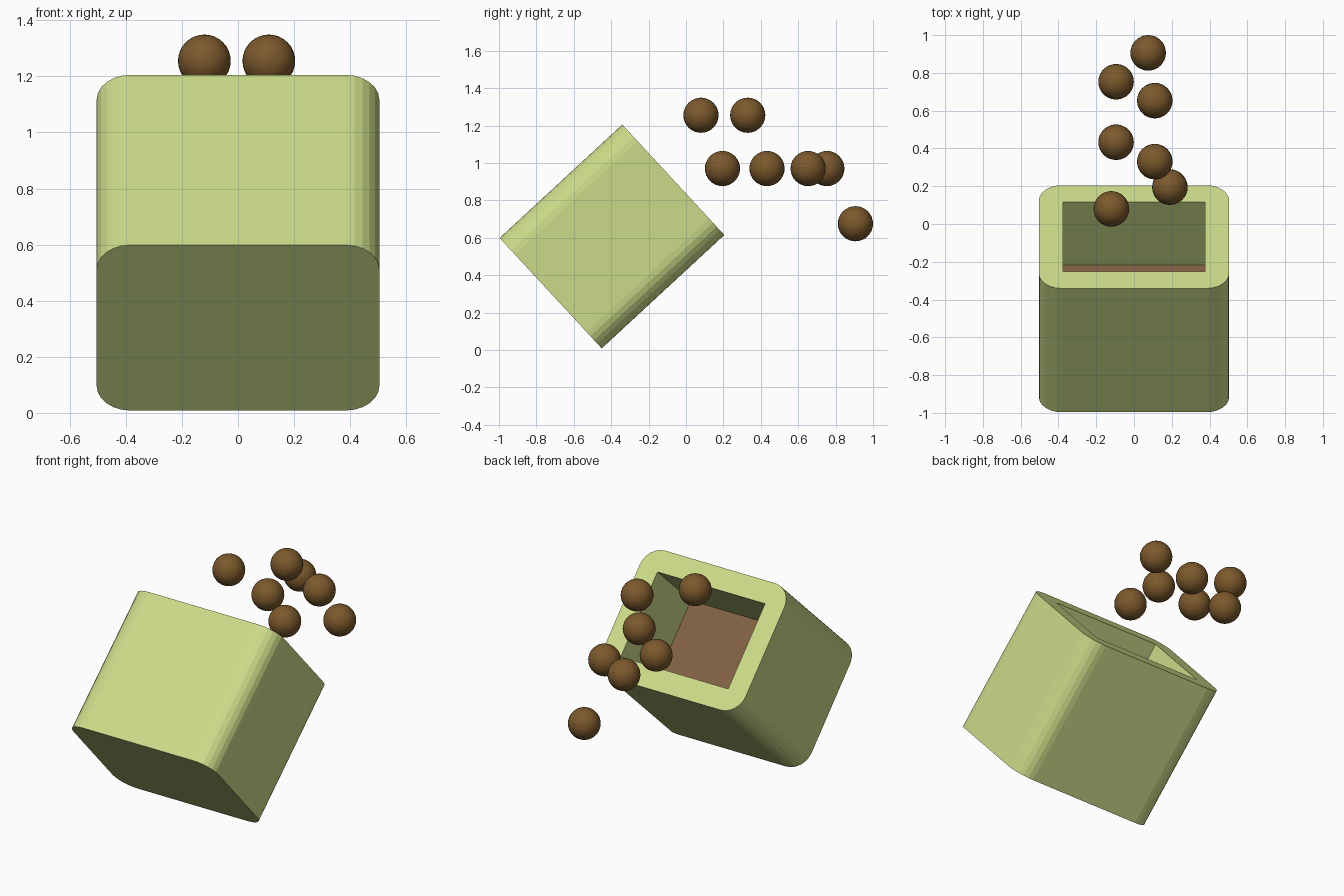
import bpy, bmesh
from math import sin, cos, pi, atan2
from mathutils import Matrix, Vector

if "Cube" in bpy.data.objects:
    bpy.data.objects.remove(bpy.data.objects["Cube"])


def material(name, rgb):
    m = bpy.data.materials.new(name)
    m.diffuse_color = (*rgb, 1)
    m.use_nodes = True
    m.node_tree.nodes["Principled BSDF"].inputs["Base Color"].default_value = m.diffuse_color
    return m


shell_mat = material("pale_green", (0.60, 0.71, 0.25))
floor_mat = material("filling_brown", (0.22, 0.12, 0.055))
ball_mat = material("ball_brown", (0.20, 0.10, 0.025))

# Box frame: local x = width, local y = across the mouth, local z = out of the mouth
W, H, L = 0.504, 0.402, 0.893      # half width, half height, length
R, SEG = 0.12, 6                   # rounded corner
IW, IH, DEPTH = 0.375, 0.27, 0.456  # mouth half sizes and recess depth
mouth = Vector((0, -0.068, 0.910))
axis = Vector((0, 0.734, 0.679)).normalized()
tilt = Matrix.Translation(mouth) @ Matrix.Rotation(-atan2(axis.y, axis.z), 4, 'X')


def add_object(name, bm, mat, matrix):
    bmesh.ops.recalc_face_normals(bm, faces=bm.faces)
    mesh = bpy.data.meshes.new(name)
    bm.to_mesh(mesh)
    bm.free()
    mesh.materials.append(mat)
    ob = bpy.data.objects.new(name, mesh)
    ob.matrix_world = matrix
    bpy.context.collection.objects.link(ob)
    return ob


# Tipped container: rounded outside, square recess
bm = bmesh.new()
signs = [(1, 1), (-1, 1), (-1, -1), (1, -1)]


def outer_ring(z):
    return [[bm.verts.new((sx * (W - R) + R * cos((k + i / SEG) * pi / 2),
                           sy * (H - R) + R * sin((k + i / SEG) * pi / 2), z))
             for i in range(SEG + 1)] for k, (sx, sy) in enumerate(signs)]


def inner_ring(z):
    return [bm.verts.new((sx * IW, sy * IH, z)) for sx, sy in signs]


def join(a, b):
    for i in range(len(a)):
        j = (i + 1) % len(a)
        bm.faces.new((a[i], a[j], b[j], b[i]))


top, bottom = outer_ring(0), outer_ring(-L)
rim, base = inner_ring(0), inner_ring(-DEPTH)
flat_top, flat_bottom = sum(top, []), sum(bottom, [])
join(flat_bottom, flat_top)
join(rim, base)
bm.faces.new(flat_bottom)
bm.faces.new(base)
for k in range(4):                 # rim corners and rim sides
    n = (k + 1) % 4
    bm.faces.new(top[k] + [rim[k]])
    bm.faces.new((top[k][-1], top[n][0], rim[n], rim[k]))
add_object("container", bm, shell_mat, tilt)

# Brown filling at the bottom of the recess
bm = bmesh.new()
bm.faces.new([bm.verts.new((sx * IW, sy * IH, -DEPTH + 0.003)) for sx, sy in signs])
add_object("filling", bm, floor_mat, tilt)

# Balls tumbling out
balls = [(-0.12, 0.08, 1.255), (0.11, 0.33, 1.255), (0.19, 0.195, 0.97),
         (-0.095, 0.433, 0.97), (0.11, 0.653, 0.97), (-0.095, 0.753, 0.97),
         (0.075, 0.906, 0.675)]
for i, pos in enumerate(balls):
    bm = bmesh.new()
    bmesh.ops.create_uvsphere(bm, u_segments=32, v_segments=16, radius=0.094)
    for f in bm.faces:
        f.smooth = True
    add_object(f"ball_{i + 1}", bm, ball_mat, Matrix.Translation(pos))
